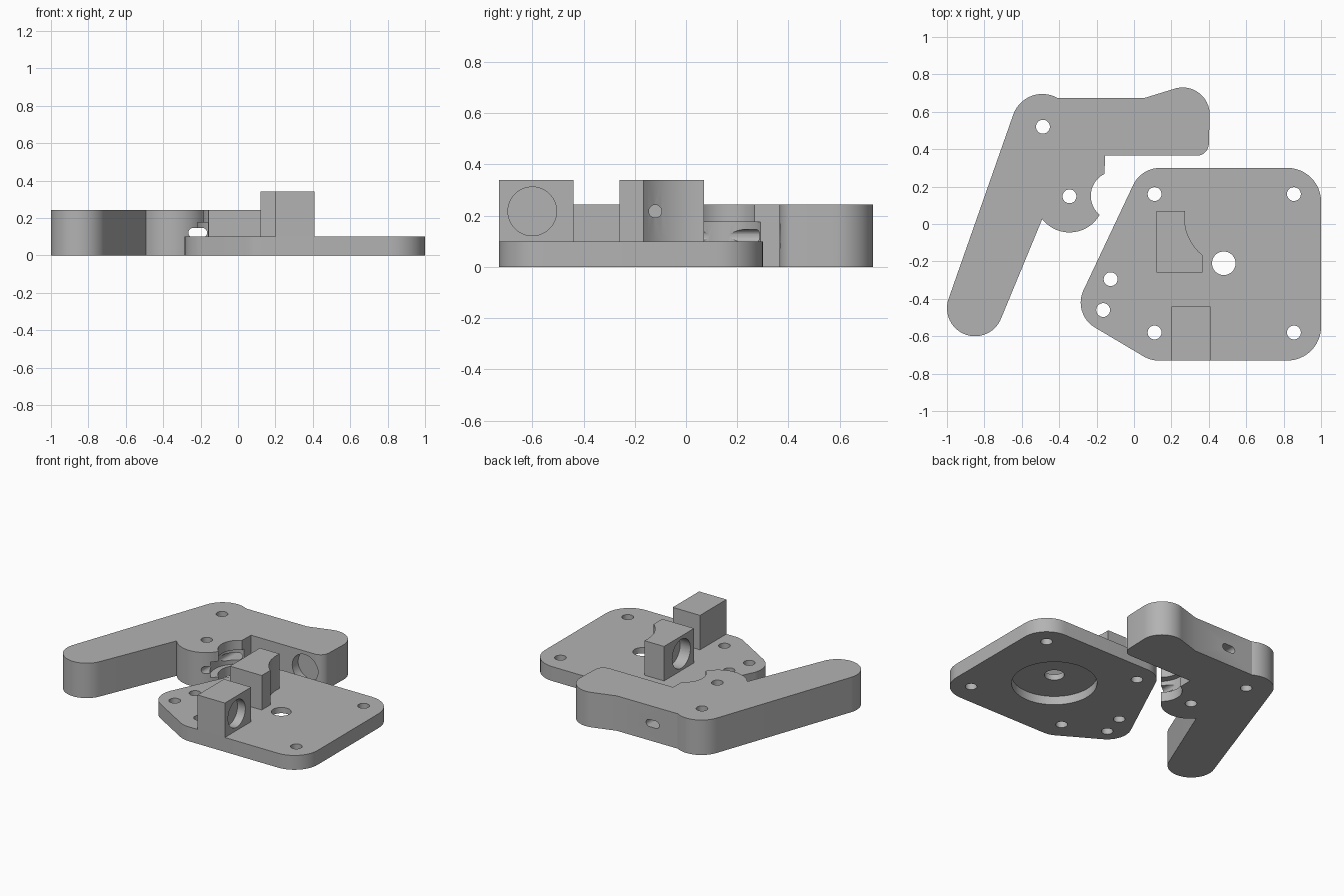
import bpy, bmesh
from math import cos, sin, radians
from mathutils import Vector, geometry

if "Cube" in bpy.data.objects:
    bpy.data.objects.remove(bpy.data.objects["Cube"], do_unlink=True)

GREY = (0.45, 0.45, 0.45, 1)
mat = bpy.data.materials.new("grey plastic")
mat.use_nodes = True
mat.diffuse_color = GREY
mat.node_tree.nodes["Principled BSDF"].inputs["Base Color"].default_value = GREY


def arc(cx, cy, r, start=0, end=360, steps=24):
    """Points along an arc; a full circle leaves out its repeated last point."""
    full = abs(end - start) == 360
    steps = 48 if full else steps
    angles = [radians(start + (end - start) * i / steps) for i in range(steps + (not full))]
    return [(cx + r * cos(a), cy + r * sin(a)) for a in angles]


def hull(points):
    return [points[i] for i in geometry.convex_hull_2d([Vector(p) for p in points])]


def rect(u0, u1, v0, v1):
    return [(u0, v0), (u1, v0), (u1, v1), (u0, v1)]


def prism(name, outline, lo, hi, axis="z"):
    """Extrude a flat outline from lo to hi along an axis."""
    place = {"x": lambda u, v, w: (w, u, v),
             "y": lambda u, v, w: (u, w, v),
             "z": lambda u, v, w: (u, v, w)}[axis]
    bm = bmesh.new()
    ends = [[bm.verts.new(place(u, v, w)) for u, v in outline] for w in (lo, hi)]
    for ring in ends:
        bm.faces.new(ring)
    n = len(outline)
    for i in range(n):
        j = (i + 1) % n
        bm.faces.new((ends[0][i], ends[0][j], ends[1][j], ends[1][i]))
    bmesh.ops.recalc_face_normals(bm, faces=bm.faces)
    mesh = bpy.data.meshes.new(name)
    bm.to_mesh(mesh)
    bm.free()
    mesh.materials.append(mat)
    obj = bpy.data.objects.new(name, mesh)
    bpy.context.scene.collection.objects.link(obj)
    return obj


def carve(obj, cutters):
    """Cut shapes out of a part, then smooth its round walls."""
    for cutter in cutters:
        cutter.hide_render = True
        mod = obj.modifiers.new("cut", "BOOLEAN")
        mod.operation, mod.solver, mod.object = "DIFFERENCE", "EXACT", cutter
    bpy.context.view_layer.update()
    graph = bpy.context.evaluated_depsgraph_get()
    mesh = bpy.data.meshes.new_from_object(obj.evaluated_get(graph))
    obj.modifiers.clear()
    obj.data = mesh
    for cutter in cutters:
        bpy.data.objects.remove(cutter, do_unlink=True)
    bpy.ops.object.select_all(action="DESELECT")
    obj.select_set(True)
    bpy.context.view_layer.objects.active = obj
    bpy.ops.object.shade_smooth_by_angle(angle=radians(25))


def hole(u, v, r, lo=-0.1, hi=0.5, axis="z"):
    return prism("cutter", arc(u, v, r), lo, hi, axis)


SCREW = 0.037

# Base plate: a hull around its rounded corners
corners = [(0.82, 0.12, 0.18), (0.82, -0.55, 0.18), (0.14, 0.14, 0.16),
           (-0.13, -0.42, 0.155), (0.13, -0.58, 0.15)]
plate = prism("base_plate", hull([p for c in corners for p in arc(*c)]), 0, 0.1)
cuts = [hole(x, y, SCREW) for x in (0.11, 0.855) for y in (0.16, -0.58)]
cuts += [hole(-0.125, -0.295, SCREW), hole(-0.165, -0.46, SCREW)]
# Shaft hole and the round recess underneath
cuts += [hole(0.48, -0.21, 0.063), hole(0.48, -0.21, 0.27, -0.1, 0.06)]
carve(plate, cuts)

# Spring block with a blind socket
spring_block = prism("spring_block", rect(0.2, 0.41, -0.73, -0.44), 0.1, 0.34)
carve(spring_block, [hole(-0.6, 0.217, 0.095, 0.35, 0.6, "x")])

# Guide block with a scooped side, a wide socket and a narrow feed hole
guide_block = prism("guide_block", rect(0.12, 0.365, -0.26, 0.07), 0.1, 0.34)
carve(guide_block, [hole(0.53, 0.035, 0.26),
                    hole(-0.12, 0.217, 0.1, 0, 0.2, "x"),
                    hole(-0.12, 0.217, 0.025, 0, 0.6, "x")])

# Lever arm: long handle, pivot boss, gear notch, spring end and back corner
lever_outline = (arc(-0.85, -0.45, 0.15, 161, 339)
                 + arc(-0.345, 0.14, 0.185, 218, 329)
                 + arc(-0.1, 0.15, 0.131, 231, 116)
                 + [(-0.155, 0.365)]
                 + arc(0.335, 0.43, 0.065, 270, 355, 12)
                 + arc(0.26, 0.585, 0.145, 0, 110)
                 + [(0.06, 0.675)]
                 + arc(-0.49, 0.53, 0.165, 60, 161))
lever = prism("lever_arm", lever_outline, 0, 0.243)
# Filament slot running front to back
slot = hull(arc(-0.24, 0.121, 0.025) + arc(-0.19, 0.121, 0.025))
carve(lever, [hole(-0.487, 0.52, SCREW), hole(-0.345, 0.148, SCREW),
              hole(-0.1, 0.13, 0.17, 0.067, 0.176),
              hole(0.26, 0.121, 0.098, 0.2, 0.43, "y"),
              prism("cutter", slot, -0.2, 0.9, "y")])
